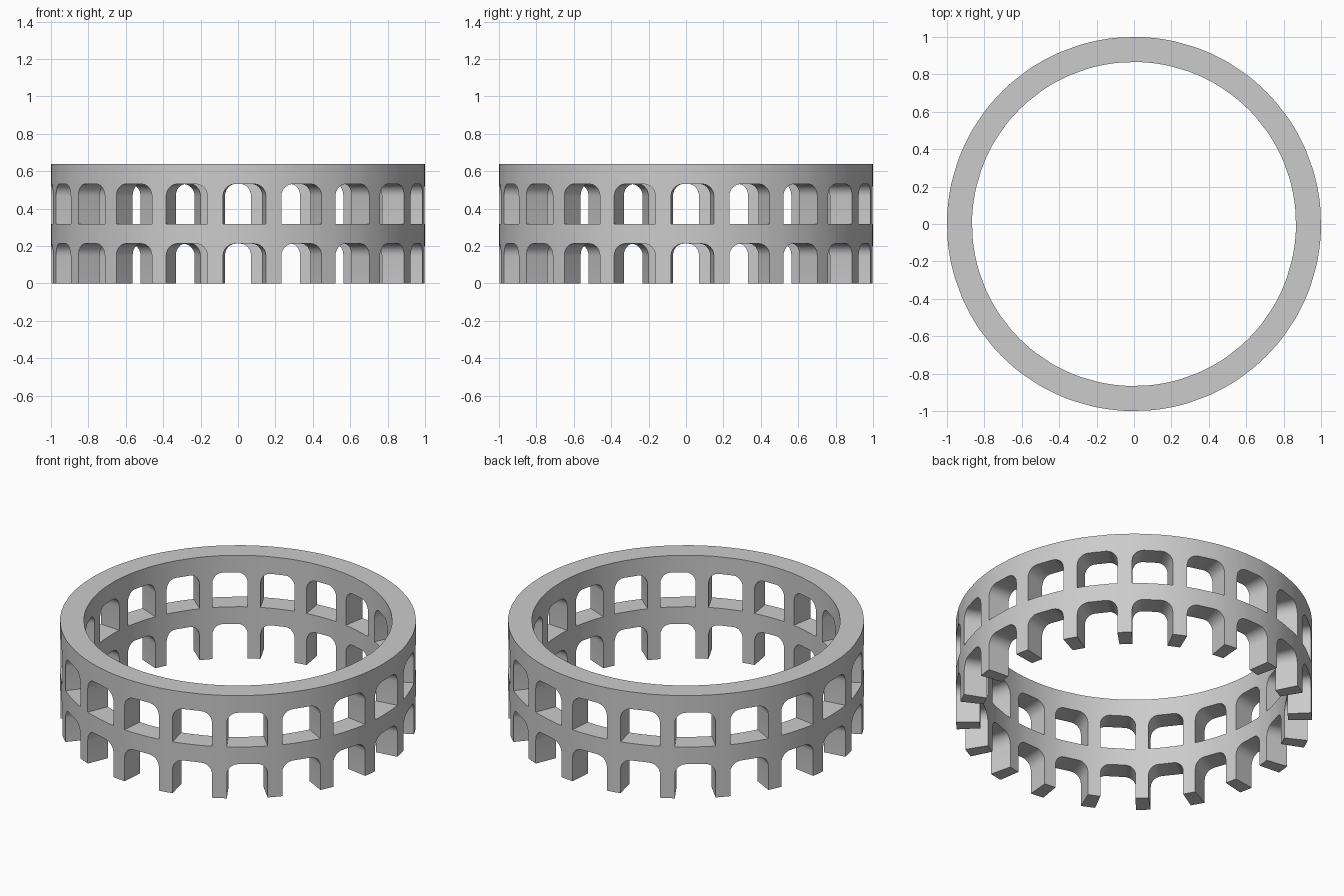
import bpy, bmesh
from math import cos, sin, pi, radians

if "Cube" in bpy.data.objects:
    bpy.data.objects.remove(bpy.data.objects["Cube"])

R_OUT, R_IN = 1.0, 0.866
BAYS, OFFSET = 20, radians(2)
TIER, HEAD, CORNER = 0.319, 0.213, 0.065   # tier height, opening height, corner radius
HALF_OPEN = radians(6.6)
STEP = 2 * pi / BAYS

# Half of the arch head: (angle from bay centre, height above tier floor)
STEPS = 6
half = []
for i in range(STEPS + 1):
    t = pi / 2 * i / STEPS
    half.append((-HALF_OPEN + CORNER * (1 - cos(t)),
                 HEAD - CORNER + CORNER * sin(t)))
arch = half + [(-a, z) for a, z in reversed(half)]

bm = bmesh.new()
cache = {}


def vert(a, z):
    key = (round(a % (2 * pi), 5), round(z, 5))
    if key not in cache:
        cache[key] = bm.verts.new((R_OUT * cos(a), R_OUT * sin(a), z))
    return cache[key]


def quad(a0, a1, lo0, lo1, hi0, hi1):
    bm.faces.new((vert(a0, lo0), vert(a1, lo1), vert(a1, hi1), vert(a0, hi0)))


# Outer skin: arch heads and piers for each bay and tier
for b in range(BAYS):
    c = OFFSET + b * STEP
    for tier in (0, 1):
        base = tier * TIER
        top = base + TIER
        for (a0, z0), (a1, z1) in zip(arch, arch[1:]):
            quad(c + a0, c + a1, base + z0, base + z1, top, top)
        spring = base + HEAD - CORNER
        p0, p2 = c + HALF_OPEN, c + STEP - HALF_OPEN
        p1 = (p0 + p2) / 2
        for s, e in ((p0, p1), (p1, p2)):
            quad(s, e, base, base, spring, spring)
            quad(s, e, spring, spring, top, top)

# Wall thickness: radial inward extrusion, keeping the outer skin
outer = bm.faces[:]
res = bmesh.ops.extrude_face_region(bm, geom=outer, use_keep_orig=True)
for v in res["geom"]:
    if isinstance(v, bmesh.types.BMVert):
        v.co.x *= R_IN
        v.co.y *= R_IN
bmesh.ops.recalc_face_normals(bm, faces=bm.faces[:])

mesh = bpy.data.meshes.new("arcade_ring")
bm.to_mesh(mesh)
bm.free()
ring = bpy.data.objects.new("arcade_ring", mesh)
bpy.context.collection.objects.link(ring)
bpy.context.view_layer.objects.active = ring
ring.select_set(True)
bpy.ops.object.shade_smooth_by_angle(angle=radians(30))
